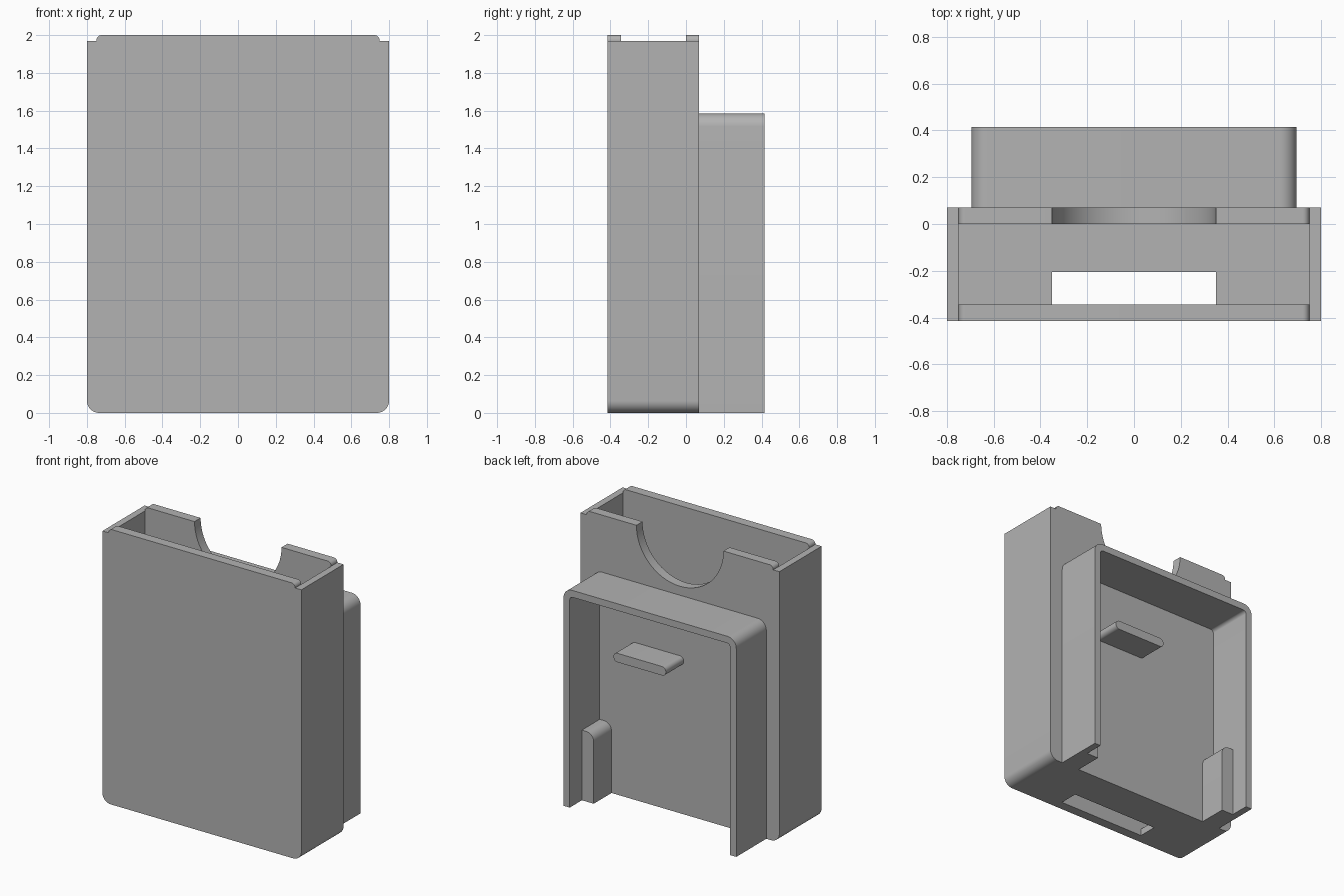
import bpy, bmesh
from math import sin, cos, pi
from mathutils import Vector

cube = bpy.data.objects.get("Cube")
if cube:
    bpy.data.objects.remove(cube, do_unlink=True)

grey = bpy.data.materials.new("plain grey")
grey.use_nodes = True
GREY = (0.45, 0.45, 0.45, 1)
grey.diffuse_color = GREY
grey.node_tree.nodes["Principled BSDF"].inputs["Base Color"].default_value = GREY

# Main dimensions
FRONT, JOINT, BACK = -0.415, 0.07, 0.415
WALL, PLATE = 0.05, 0.07
HALF, LIP = 0.8, 0.75


def fillet(corners, steps=10):
    """Outline from right-angled corners (x, z, radius)."""
    pts = []
    for i, (x, z, r) in enumerate(corners):
        p = Vector((x, z))
        if r == 0:
            pts.append(p)
            continue
        a = (Vector(corners[i - 1][:2]) - p).normalized()
        b = (Vector(corners[(i + 1) % len(corners)][:2]) - p).normalized()
        c = p + (a + b) * r
        for k in range(steps + 1):
            t = pi / 2 * k / steps
            pts.append(c - b * r * cos(t) - a * r * sin(t))
    return pts


def prism(name, outline, y0, y1):
    """Extrude an x-z outline along y."""
    bm = bmesh.new()
    face = bm.faces.new([bm.verts.new((x, y0, z)) for x, z in outline])
    new = bmesh.ops.extrude_face_region(bm, geom=[face])["geom"]
    verts = [v for v in new if isinstance(v, bmesh.types.BMVert)]
    bmesh.ops.translate(bm, verts=verts, vec=(0, y1 - y0, 0))
    bmesh.ops.recalc_face_normals(bm, faces=bm.faces)
    mesh = bpy.data.meshes.new(name)
    bm.to_mesh(mesh)
    bm.free()
    mesh.materials.append(grey)
    obj = bpy.data.objects.new(name, mesh)
    bpy.context.collection.objects.link(obj)
    return obj


def rect(x0, x1, z0, z1):
    return [(x0, z0), (x1, z0), (x1, z1), (x0, z1)]


def activate(obj):
    bpy.ops.object.select_all(action='DESELECT')
    obj.select_set(True)
    bpy.context.view_layer.objects.active = obj


def cut(obj, cutter):
    cutter.hide_render = True
    activate(obj)
    mod = obj.modifiers.new("cut", 'BOOLEAN')
    mod.operation, mod.solver, mod.object = 'DIFFERENCE', 'EXACT', cutter
    bpy.ops.object.modifier_apply(modifier=mod.name)
    bpy.data.objects.remove(cutter, do_unlink=True)


# Pocket case: rounded bottom, raised lips on the front and back walls
half = [(HALF, 0, 0.065), (HALF, 1.97, 0), (LIP, 1.97, 0), (LIP, 2, 0.028)]
case = prism("pocket_case", fillet(half + [(-x, z, r) for x, z, r in reversed(half)]),
             FRONT, JOINT)
cut(case, prism("cavity", rect(-LIP, LIP, WALL, 2.2), FRONT + PLATE, JOINT - PLATE))

# Thumb notch in the back wall
arc = [(0.35 * cos(2 * pi * k / 64), 2 + 0.35 * sin(2 * pi * k / 64)) for k in range(64)]
cut(case, prism("thumb_notch", arc, -0.1, 0.2))

# Slot through the floor
cut(case, prism("floor_slot", rect(-0.35, 0.35, -0.1, 0.2), FRONT + PLATE + 0.001, -0.205))

# Back frame: an arch open at the back and the bottom
OUT, TOP = 0.695, 1.585
INN = OUT - WALL
frame = prism("back_frame", fillet([
    (OUT, 0, 0), (OUT, TOP, 0.07), (-OUT, TOP, 0.07), (-OUT, 0, 0),
    (-INN, 0, 0), (-INN, TOP - WALL, 0.025), (INN, TOP - WALL, 0.025), (INN, 0, 0)]),
    JOINT, BACK)

# Corner posts inside the frame
posts = [prism(name, fillet([(s * INN, 0, 0), (s * 0.55, 0, 0),
                             (s * 0.55, 0.51, 0.06), (s * INN, 0.51, 0)]), JOINT, 0.275)
         for name, s in (("left_post", 1), ("right_post", -1))]

# Round-ended peg on the back wall
peg = prism("support_peg", fillet([(-0.03, 1.08, 0.03), (0.39, 1.08, 0.03),
                                   (0.39, 1.145, 0.03), (-0.03, 1.145, 0.03)]), JOINT, 0.275)

for obj in [case, frame, peg] + posts:
    activate(obj)
    bpy.ops.object.shade_smooth_by_angle(angle=pi / 6)
